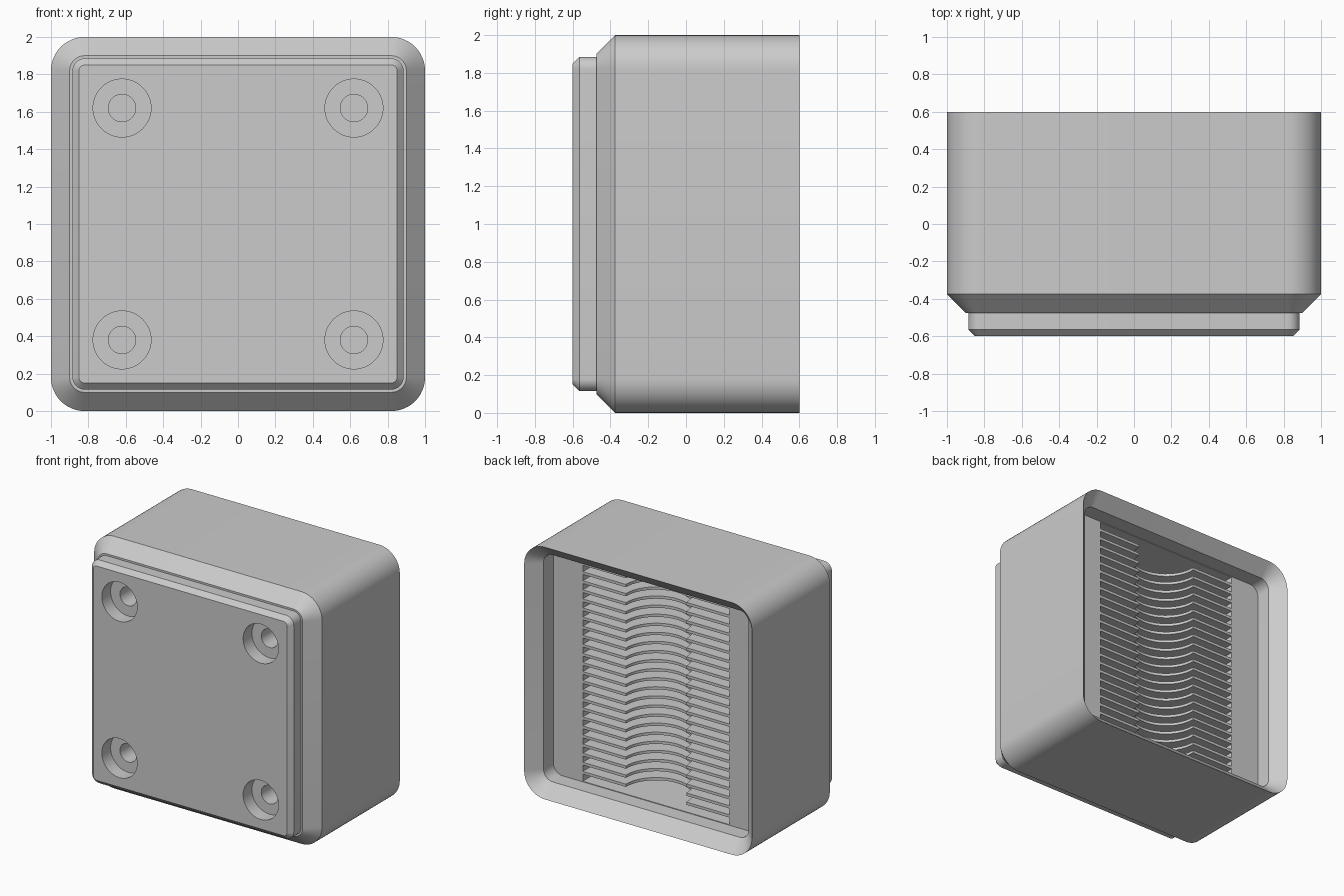
import bpy, bmesh, math

old = bpy.data.objects.get("Cube")
if old:
    bpy.data.objects.remove(old, do_unlink=True)

GREY = (0.6, 0.6, 0.6, 1)
mat = bpy.data.materials.new("plain grey")
mat.use_nodes = True
mat.diffuse_color = GREY
mat.node_tree.nodes["Principled BSDF"].inputs["Base Color"].default_value = GREY


def make(name, bm):
    bmesh.ops.recalc_face_normals(bm, faces=bm.faces)
    mesh = bpy.data.meshes.new(name)
    bm.to_mesh(mesh)
    bm.free()
    obj = bpy.data.objects.new(name, mesh)
    mesh.materials.append(mat)
    bpy.context.collection.objects.link(obj)
    return obj


def rounded_square(half, radius, y, steps=12):
    """Outline in the xz plane, centred on z = 1."""
    pts = []
    for q in range(4):
        mid = math.pi * (q / 2 + 0.25)
        cx = math.copysign(half - radius, math.cos(mid))
        cz = math.copysign(half - radius, math.sin(mid))
        for i in range(steps + 1):
            a = math.pi / 2 * (q + i / steps)
            pts.append((cx + radius * math.cos(a), y, 1 + cz + radius * math.sin(a)))
    return pts


def loft(name, outlines):
    """Skin a list of matching outlines and cap both ends."""
    bm = bmesh.new()
    rings = [[bm.verts.new(p) for p in o] for o in outlines]
    n = len(rings[0])
    for a, b in zip(rings, rings[1:]):
        for i in range(n):
            j = (i + 1) % n
            bm.faces.new((a[i], a[j], b[j], b[i]))
    bm.faces.new(rings[0])
    bm.faces.new(rings[-1])
    return make(name, bm)


def cut(target, cutter):
    cutter.hide_render = True
    mod = target.modifiers.new("cut", 'BOOLEAN')
    mod.operation = 'DIFFERENCE'
    mod.solver = 'EXACT'
    mod.object = cutter
    bpy.context.view_layer.objects.active = target
    bpy.ops.object.modifier_apply(modifier=mod.name)
    bpy.data.objects.remove(cutter, do_unlink=True)


def smooth(obj):
    bpy.ops.object.select_all(action='DESELECT')
    obj.select_set(True)
    bpy.context.view_layer.objects.active = obj
    bpy.ops.object.shade_smooth_by_angle(angle=math.radians(25))


# Housing: front plug, chamfered shoulder, body, chamfered rear socket
SOCKET = 0.375
housing = loft("housing", [rounded_square(*ring) for ring in (
    (0.85, 0.03, -0.6), (0.885, 0.065, -0.565), (0.885, 0.065, -0.475),
    (0.9, 0.08, -0.475), (1, 0.18, -0.375), (1, 0.18, 0.6),
    (0.9, 0.08, 0.5), (0.9, 0.08, SOCKET))])

# Counterbored screw holes in the front
for sx in (-1, 1):
    for sz in (-1, 1):
        for radius, depth in ((0.155, 0.11), (0.073, 0.32)):
            outlines = [[(sx * 0.62 + radius * math.cos(t * math.tau / 48), y,
                          1 + sz * 0.62 + radius * math.sin(t * math.tau / 48))
                         for t in range(48)] for y in (-0.7, -0.6 + depth)]
            cut(housing, loft("hole_cutter", outlines))

# Rear cavity that holds the fins
HALF, BACK, LOW, HIGH = 0.643, 0.0, 0.105, 1.895
cavity = [[(x, y, z) for x, z in ((-HALF, LOW), (HALF, LOW), (HALF, HIGH), (-HALF, HIGH))]
          for y in (BACK, 0.45)]
cut(housing, loft("cavity_cutter", cavity))
smooth(housing)

# Stack of thin fins with a round channel down the middle
CHANNEL, PITCH, THICK = 0.265, 0.072, 0.022
profile = [(-HALF, BACK), (HALF, BACK), (HALF, SOCKET)]
profile += [(CHANNEL * math.cos(math.pi * i / 24), SOCKET - CHANNEL * math.sin(math.pi * i / 24))
            for i in range(25)]
profile.append((-HALF, SOCKET))
for k in range(1, 25):
    z = 0.1 + k * PITCH
    fin = loft(f"fin_{k}", [[(x, y, z + s * THICK / 2) for x, y in profile] for s in (-1, 1)])
    smooth(fin)
